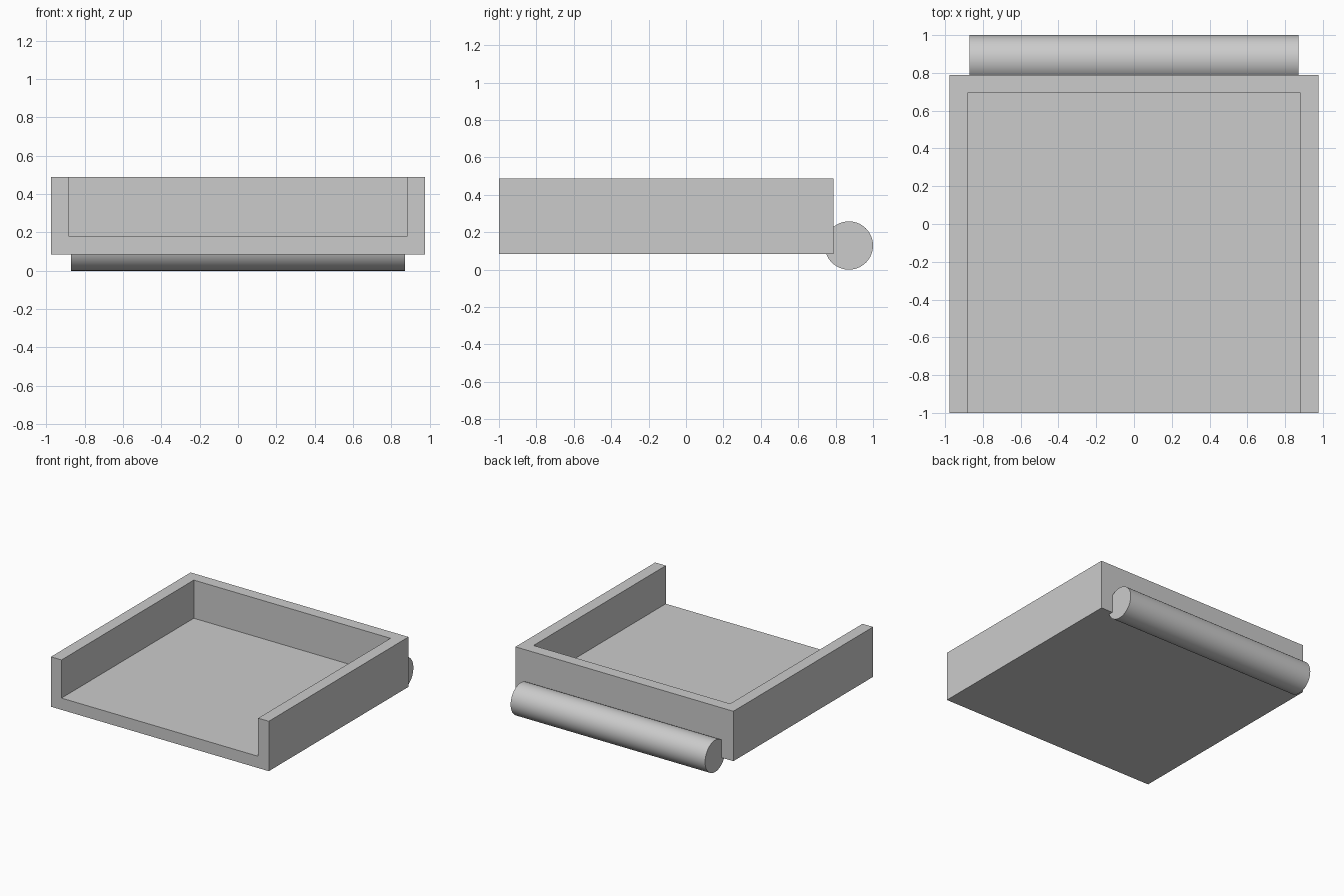
import bpy
import math

if "Cube" in bpy.data.objects:
    bpy.data.objects.remove(bpy.data.objects["Cube"], do_unlink=True)

grey = bpy.data.materials.new("plain_grey")
grey.use_nodes = True
COLOUR = (0.6, 0.6, 0.6, 1)
grey.diffuse_color = COLOUR
grey.node_tree.nodes["Principled BSDF"].inputs["Base Color"].default_value = COLOUR

HALF_WIDTH, WALL = 0.976, 0.095
FRONT, BACK = -1.0, 0.788
BOTTOM, TOP = 0.084, 0.488


def box(name, low, high):
    """Axis-aligned box between two corners."""
    centre = [(a + b) / 2 for a, b in zip(low, high)]
    bpy.ops.mesh.primitive_cube_add(size=1, location=centre)
    obj = bpy.context.object
    obj.name = name
    obj.scale = [b - a for a, b in zip(low, high)]
    bpy.ops.object.transform_apply(location=True, rotation=False, scale=True)
    return obj


# Tray: a floor with left, right and back walls, open at the front
tray = box("tray", (-HALF_WIDTH, FRONT, BOTTOM), (HALF_WIDTH, BACK, TOP))
tray.data.materials.append(grey)
inner = HALF_WIDTH - WALL
cutter = box("tray_cutter", (-inner, FRONT - 0.2, BOTTOM + WALL),
             (inner, BACK - WALL, TOP + 0.2))
cutter.data.materials.append(grey)
cutter.hide_render = True

bpy.context.view_layer.objects.active = tray
hollow = tray.modifiers.new("hollow", "BOOLEAN")
hollow.operation = "DIFFERENCE"
hollow.solver = "EXACT"
hollow.object = cutter
bpy.ops.object.modifier_apply(modifier=hollow.name)
bpy.data.objects.remove(cutter, do_unlink=True)

# Round bar along the lower back edge
RADIUS = 0.129
bpy.ops.mesh.primitive_cylinder_add(
    vertices=64, radius=RADIUS, depth=1.742,
    location=(0, 1 - RADIUS, RADIUS), rotation=(0, math.pi / 2, 0))
bar = bpy.context.object
bar.name = "back_bar"
bar.data.materials.append(grey)
bpy.ops.object.shade_smooth_by_angle(angle=math.radians(30))
